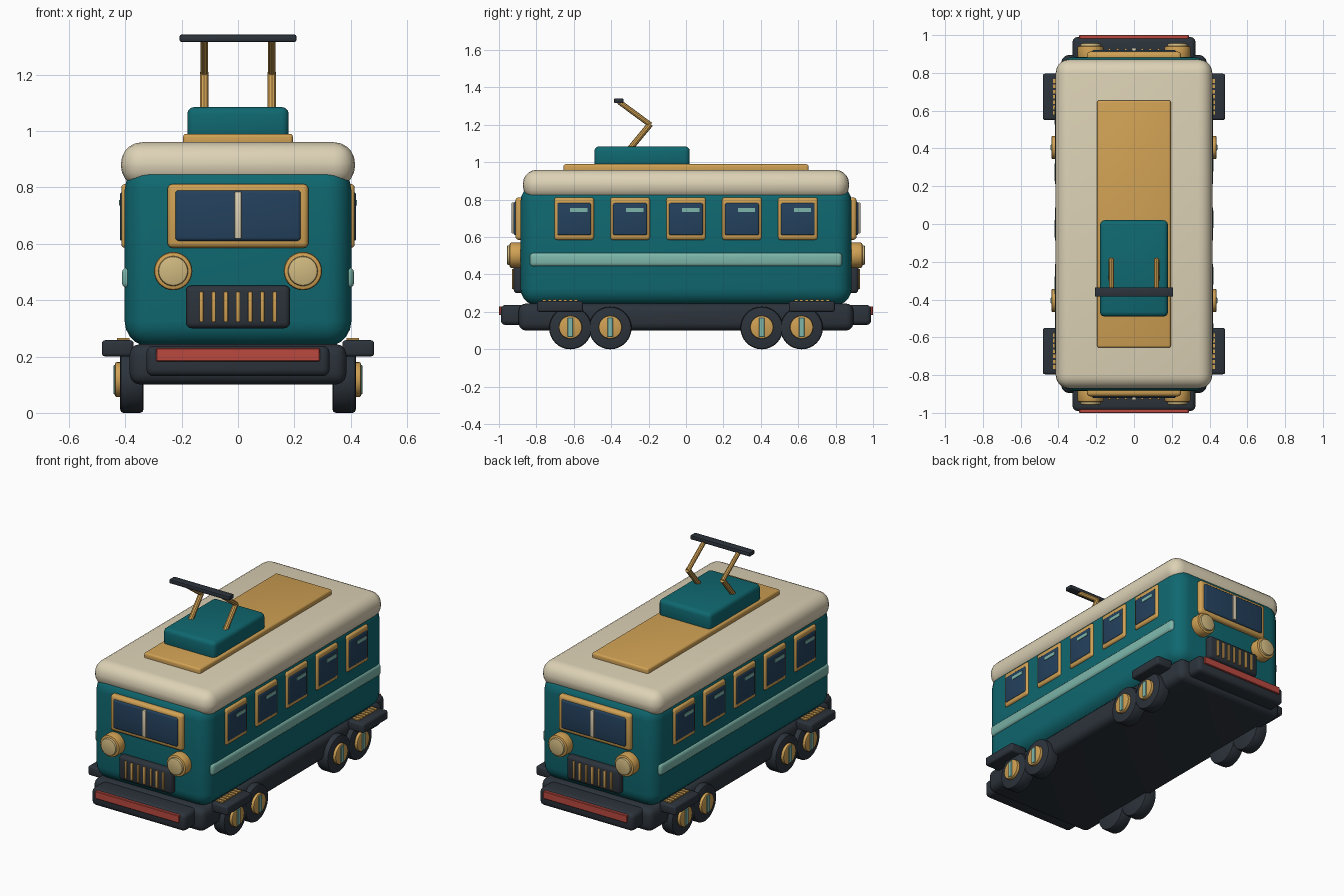
import bpy
import bmesh
from mathutils import Vector

cube = bpy.data.objects.get("Cube")
if cube:
    bpy.data.objects.remove(cube, do_unlink=True)


def material(name, rgb):
    lin = [((c / 255 + 0.055) / 1.055) ** 2.4 for c in rgb] + [1.0]
    m = bpy.data.materials.new(name)
    m.use_nodes = True
    m.diffuse_color = lin
    m.node_tree.nodes["Principled BSDF"].inputs["Base Color"].default_value = lin
    return m


TEAL = material("teal paint", (15, 104, 112))
CREAM = material("cream paint", (221, 210, 182))
GOLD = material("brass", (208, 161, 84))
DARK = material("dark iron", (44, 51, 59))
GLASS = material("blue glass", (36, 65, 93))
MINT = material("mint trim", (125, 182, 170))
RED = material("red strip", (186, 73, 63))
LENS = material("lamp lens", (208, 185, 128))


def finish(name, bm, mat, bevel, segments, sharp_angle=0.6):
    """Round the hard edges, then make a smooth-shaded object."""
    if bevel:
        edges = [e for e in bm.edges if e.calc_face_angle(0) > sharp_angle]
        bmesh.ops.bevel(bm, geom=edges, offset=bevel, segments=segments,
                        profile=0.5, affect='EDGES', clamp_overlap=True)
    bmesh.ops.recalc_face_normals(bm, faces=bm.faces)
    mesh = bpy.data.meshes.new(name)
    bm.to_mesh(mesh)
    bm.free()
    mesh.materials.append(mat)
    obj = bpy.data.objects.new(name, mesh)
    bpy.context.collection.objects.link(obj)
    bpy.ops.object.select_all(action='DESELECT')
    obj.select_set(True)
    bpy.context.view_layer.objects.active = obj
    bpy.ops.object.shade_smooth_by_angle(angle=0.6)
    return obj


def box(name, xs, ys, zs, mat, bevel=0.0, segments=3):
    """Rounded box between the given x, y and z limits."""
    bm = bmesh.new()
    bmesh.ops.create_cube(bm, size=1)
    for v in bm.verts:
        v.co = [(a + b) / 2 + c * abs(b - a) for c, (a, b) in zip(v.co, (xs, ys, zs))]
    return finish(name, bm, mat, bevel, segments)


def rod(name, start, end, radius, mat, sides=32, bevel=0.0):
    """Cylinder or square bar from start to end."""
    start, end = Vector(start), Vector(end)
    bm = bmesh.new()
    bmesh.ops.create_cone(bm, cap_ends=True, segments=sides, radius1=radius,
                          radius2=radius, depth=(end - start).length)
    obj = finish(name, bm, mat, bevel, 2)
    obj.location = (start + end) / 2
    obj.rotation_euler = (end - start).to_track_quat('Z', 'Y').to_euler()
    return obj


def span(centre, width):
    return centre - width / 2, centre + width / 2


# Main shell
box("chassis", (-.385, .385), (-.895, .895), (.10, .245), DARK, .04)
box("body", (-.402, .402), (-.885, .885), (.235, .88), TEAL, .09, 5)
box("roof", (-.415, .415), (-.872, .872), (.8, .96), CREAM, .075, 5)
box("roof_deck", (-.195, .195), (-.655, .655), (.94, .99), GOLD, .012)
box("roof_equipment_box", (-.18, .18), (-.49, .02), (.97, 1.085), TEAL, .025)

# Current collector
for side, x in (("left", .12), ("right", -.12)):
    rod(f"collector_lower_arm_{side}", (x, -.31, 1.06), (x, -.19, 1.205), .016, GOLD, 10)
    rod(f"collector_upper_arm_{side}", (x, -.19, 1.2), (x, -.36, 1.325), .014, GOLD, 10)
box("collector_bar", (-.207, .207), (-.385, -.335), (1.316, 1.342), DARK, .006, 2)

# Matching front and rear ends
for end, s in (("front", -1), ("rear", 1)):
    def depth(a, b):
        return s * a, s * b

    box(f"{end}_bumper", (-.325, .325), depth(.85, .99), (.13, .238), DARK, .025)
    box(f"{end}_bumper_strip", (-.29, .29), depth(.97, 1.0), (.183, .23), RED, .003, 1)
    box(f"{end}_window_frame", (-.25, .25), depth(.86, .912), (.585, .812), GOLD, .018)
    box(f"{end}_window_glass", (-.223, .223), depth(.88, .922), (.61, .79), GLASS, .012)
    box(f"{end}_window_divider", (-.012, .012), depth(.9, .932), (.618, .785), CREAM, .004, 2)
    box(f"{end}_grille", (-.185, .185), depth(.86, .922), (.3, .452), DARK, .02)
    for i in range(7):
        box(f"{end}_grille_bar_{i + 1}", span((i - 3) * .0433, .015), depth(.9, .93),
            (.322, .43), GOLD, .004, 2)
    for side, x in (("left", .23), ("right", -.23)):
        rod(f"{end}_lamp_{side}", (x, s * .86, .503), (x, s * .943, .503), .068, GOLD, bevel=.01)
        rod(f"{end}_lens_{side}", (x, s * .92, .503), (x, s * .957, .503), .053, LENS, bevel=.008)

# Matching left and right sides
for side, s in (("left", 1), ("right", -1)):
    def out(a, b):
        return s * a, s * b

    box(f"{side}_waist_stripe", out(.365, .412), (-.835, .835), (.442, .517), MINT, .02)
    for i in range(5):
        y = (i - 2) * .299
        tag = f"{side}_window_{i + 1}"
        box(f"{tag}_frame", out(.38, .414), span(y, .212), (.585, .812), GOLD, .014)
        box(f"{tag}_glass", out(.39, .419), span(y, .182), (.61, .782), GLASS, .008)
        box(f"{tag}_glint", out(.41, .422), span(y + s * .025, .092), (.735, .755), MINT)
    for end, e in (("front", -1), ("rear", 1)):
        # Step with brass tread ribs
        box(f"{side}_{end}_step", out(.37, .483), span(e * .673, .245), (.2, .258), DARK, .012)
        for i in range(7):
            box(f"{side}_{end}_tread_{i + 1}", out(.385, .43),
                span(e * .673 + (i - 3) * .028, .019), (.25, .265), GOLD)
        # Wheels with brass hubs and mint bars
        for i, y in enumerate((.405, .618)):
            tag = f"{side}_{end}_wheel_{i + 1}"
            y *= e
            rod(tag, (s * .335, y, .114), (s * .418, y, .114), .114, DARK, bevel=.012)
            rod(f"{tag}_hub", (s * .4, y, .118), (s * .436, y, .118), .062, GOLD, bevel=.006)
            box(f"{tag}_bar", out(.42, .441), span(y, .03), (.065, .17), MINT, .003, 1)
